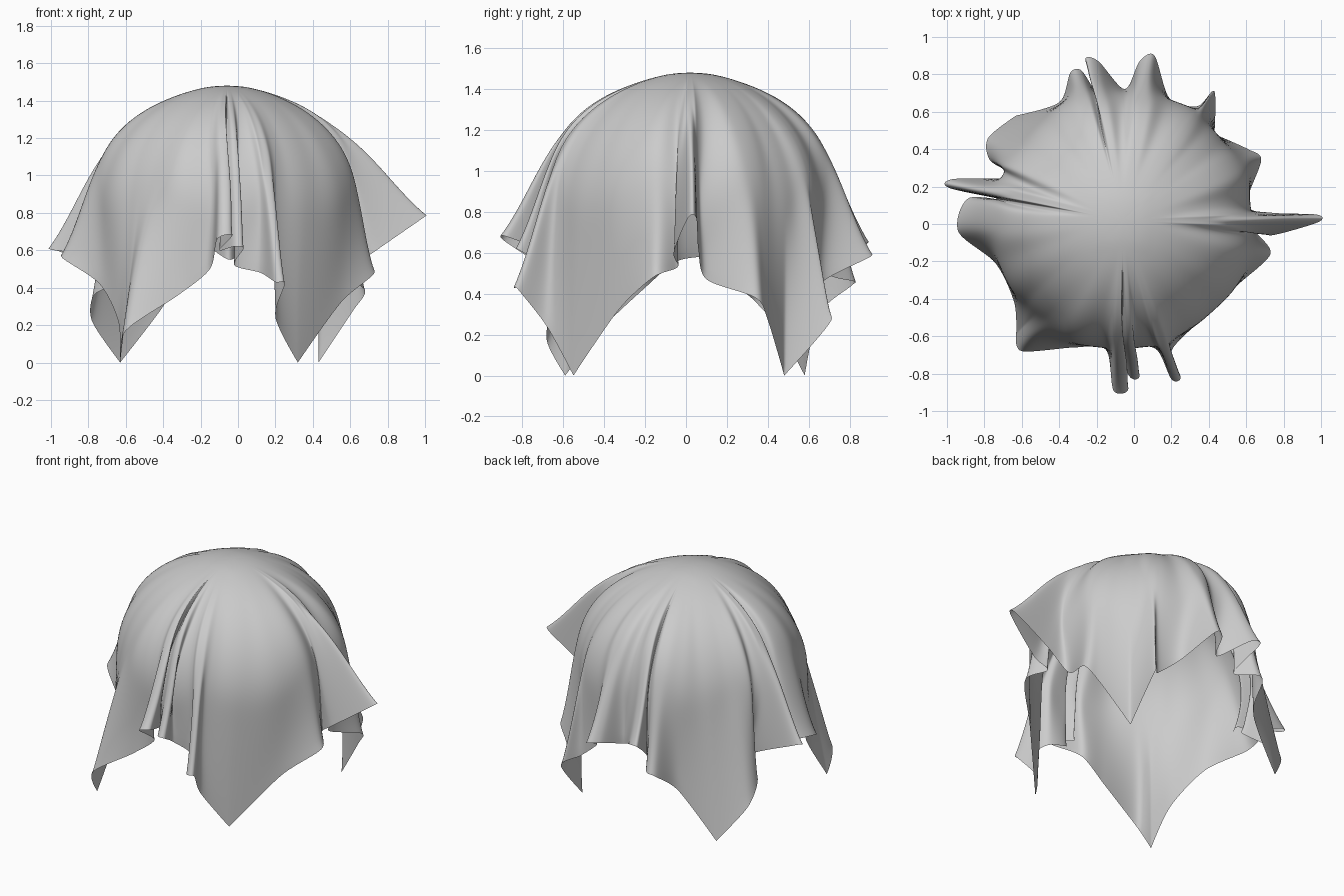
import bpy, bmesh, math
from mathutils import Vector

if "Cube" in bpy.data.objects:
    bpy.data.objects.remove(bpy.data.objects["Cube"])

R, CX, CY, CZ = 0.685, -.06, .02, 0.795    # hidden ball the cloth rests on
RINGS, STEPS = 44, 10

# Hem of the square cloth, counter-clockwise from the right-hand fin
HEM = [Vector(p) for p in (
    (.985, .01, .77), (.98, .05, .77), (.74, .06, .62), (.6, .1, .47), (.68, .34, .38), (.61, .4, .27),
    (.43, .48, .0), (.43, .71, .27), (.34, .63, .33), (.19, .67, .46), (.11, .9, .58), (.03, .87, .59),
    (-.05, .72, .55), (-.19, .87, .64), (-.26, .88, .64), (-.2, .7, .5), (-.28, .82, .46), (-.34, .81, .44),
    (-.4, .65, .3), (-.63, .58, .0), (-.78, .46, .22), (-.77, .34, .36), (-.64, .25, .45),
    (-.97, .24, .6), (-.98, .19, .6), (-.6, .11, .55), (-.88, .14, .58), (-.94, -.04, .56),
    (-.74, -.21, .42), (-.64, -.42, .22), (-.63, -.59, .0), (-.6, -.68, .17), (-.32, -.66, .36),
    (-.15, -.67, .5), (-.11, -.89, .66), (-.03, -.88, .68), (-.1, -.68, .6), (-.02, -.82, .62),
    (.03, -.81, .61), (-.02, -.66, .52), (.12, -.67, .48), (.2, -.83, .43), (.25, -.82, .42), (.2, -.68, .24),
    (.32, -.55, .0), (.55, -.33, .32), (.73, -.16, .48), (.65, -.04, .53), (.74, -.06, .6))]


def tangent(i):
    # corners of the cloth (on the floor) stay sharp
    if HEM[i].z < .05:
        return Vector((0, 0, 0))
    return (HEM[(i + 1) % len(HEM)] - HEM[i - 1]) * .42


def hem_points():
    n = len(HEM)
    for i in range(n):
        a, b, ma, mb = HEM[i], HEM[(i + 1) % n], tangent(i), tangent((i + 1) % n)
        for k in range(STEPS):
            t = k / STEPS
            yield (a * (2*t**3 - 3*t*t + 1) + ma * (t**3 - 2*t*t + t)
                   + b * (3*t*t - 2*t**3) + mb * (t**3 - t*t))


def ramp(t, a, b):
    t = min(1, max(0, (t - a) / (b - a)))
    return t * t * (3 - 2 * t)


def strand(p, root):
    """Cloth path: over the ball, then along the tangent to the hem, with folds bulging outward."""
    r, z = math.hypot(p.x, p.y), p.z - CZ
    az = math.atan2(p.y, p.x)
    turn = (root - az + math.pi) % (2 * math.pi) - math.pi
    d = math.hypot(r, z)
    if d < R * 1.005:
        r, z, d = r * R * 1.005 / d, z * R * 1.005 / d, R * 1.005
    phi = math.pi / 2 - math.atan2(z, r) - math.acos(R / d)
    arc, line = R * phi, math.sqrt(d * d - R * R)
    tr, tz = R * math.sin(phi), R * math.cos(phi)
    bulge = .05 * ramp(d, R, .92) * ramp(p.z, .1, .5)
    out = []
    for k in range(1, RINGS + 1):
        t = k / RINGS
        s = (arc + line) * t
        n = min(s / R, phi)
        if s < arc:
            q, h = R * math.sin(n), R * math.cos(n)
        else:
            f = (s - arc) / line
            q, h = tr + (r - tr) * f, tz + (z - tz) * f
        lift = bulge * math.sin(math.pi * max(0, t - .15) / .85) ** 2
        q, h = q + lift * math.sin(n), h + lift * math.cos(n)
        a = az + turn * (1 - ramp(t, .3, .85))
        out.append((math.cos(a) * q + CX, math.sin(a) * q + CY, h + CZ))
    return out


# Folds spread toward the crown: blend hem directions with their local average
hem = [p - Vector((CX, CY, 0)) for p in hem_points()]
dirs = [Vector((p.x, p.y)).normalized() for p in hem]
W = 22
roots = []
for i in range(len(hem)):
    m = sum((dirs[(i + j) % len(hem)] * (W + 1 - abs(j)) for j in range(-W, W + 1)), Vector((0, 0)))
    roots.append(math.atan2(m.y, m.x))

# Draped cloth: strands joined into one open sheet
bm = bmesh.new()
top = bm.verts.new((CX, CY, CZ + R))
cols = [[bm.verts.new(c) for c in strand(p, a)] for p, a in zip(hem, roots)]
for a, b in zip(cols, cols[1:] + cols[:1]):
    bm.faces.new((top, a[0], b[0]))
    for k in range(RINGS - 1):
        bm.faces.new((a[k], a[k + 1], b[k + 1], b[k]))

# Soften the roots of the folds, leaving the hem and crown in place
inner = [v for c in cols for v in c[4:-1]]
for _ in range(6):
    bmesh.ops.smooth_vert(bm, verts=inner, factor=.5, use_axis_x=True, use_axis_y=True, use_axis_z=True)

mesh = bpy.data.meshes.new("draped_cloth")
bm.to_mesh(mesh)
bm.free()
cloth = bpy.data.objects.new("draped_cloth", mesh)
bpy.context.collection.objects.link(cloth)
for poly in mesh.polygons:
    poly.use_smooth = True
